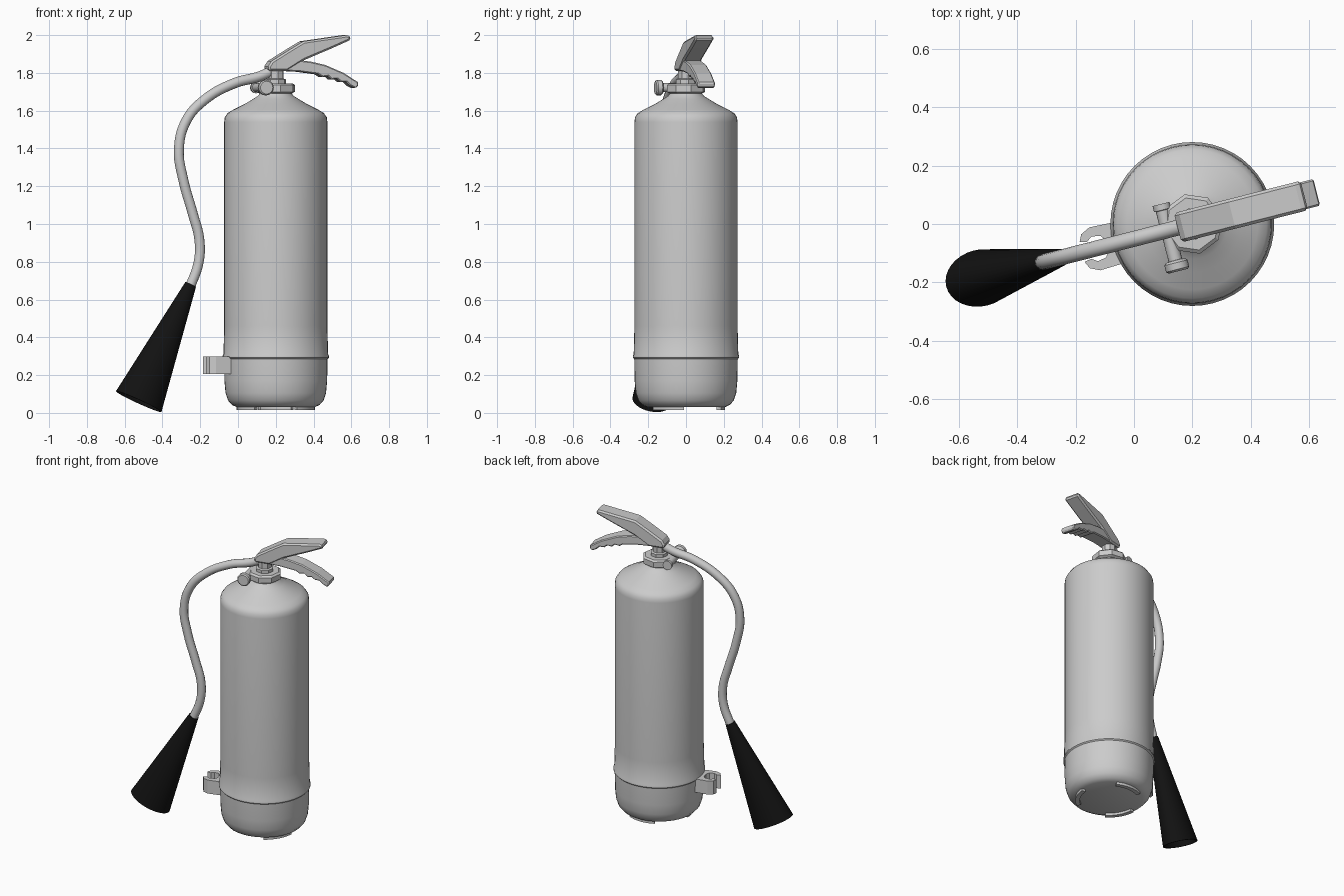
import bpy, bmesh, math
from mathutils import Vector

if "Cube" in bpy.data.objects:
    bpy.data.objects.remove(bpy.data.objects["Cube"])

CENTRE = (0.2, 0, 0)            # tank axis
TURN = math.radians(14.3)       # head, hose and clip are turned about it


def finish(name, bm, turned=True, angle=35, bevel=0):
    bmesh.ops.recalc_face_normals(bm, faces=bm.faces)
    me = bpy.data.meshes.new(name)
    bm.to_mesh(me)
    bm.free()
    ob = bpy.data.objects.new(name, me)
    bpy.context.collection.objects.link(ob)
    ob.location = CENTRE
    if turned:
        ob.rotation_euler.z = TURN
    if angle:
        me.polygons.foreach_set("use_smooth", [True] * len(me.polygons))
        me.set_sharp_from_angle(angle=math.radians(angle))
    if bevel:
        m = ob.modifiers.new("bevel", "BEVEL")
        m.width, m.segments, m.limit_method = bevel, 1, "ANGLE"
        m.angle_limit = math.radians(50)
    return ob


def skin(bm, rings, cap_start=True, cap_end=True):
    loops = [[bm.verts.new(p) for p in r] for r in rings]
    n = len(loops[0])
    for a, b in zip(loops, loops[1:]):
        for i in range(n):
            bm.faces.new((a[i], a[(i + 1) % n], b[(i + 1) % n], b[i]))
    if cap_start:
        bm.faces.new(loops[0])
    if cap_end:
        bm.faces.new(loops[-1])


def lathe(name, profile, sides, **kw):
    bm = bmesh.new()
    skin(bm, [[(r * math.cos(math.tau * i / sides), r * math.sin(math.tau * i / sides), z)
               for i in range(sides)] for r, z in profile])
    return finish(name, bm, **kw)


def rod(name, x, z, profile, sides=16):
    # lathe around the local y axis, profile is (radius, y)
    bm = bmesh.new()
    skin(bm, [[(x + r * math.cos(math.tau * i / sides), y, z + r * math.sin(math.tau * i / sides))
               for i in range(sides)] for r, y in profile])
    return finish(name, bm)


def slab(name, outline, half_width, bevel=0):
    # side outline (x, z) extruded across local y
    bm = bmesh.new()
    skin(bm, [[(x, y, z) for x, z in outline] for y in (-half_width, half_width)])
    return finish(name, bm, angle=0, bevel=bevel)


# tank with rolled seam and domed shoulder
lathe("tank", [(0.205, 0.03), (0.232, 0.042), (0.253, 0.066), (0.266, 0.105), (0.272, 0.17),
               (0.274, 0.285), (0.281, 0.292), (0.281, 0.302), (0.277, 0.31), (0.273, 0.46),
               (0.273, 1.54), (0.27, 1.565), (0.255, 1.587), (0.225, 1.605), (0.165, 1.635),
               (0.12, 1.662), (0.095, 1.678), (0.085, 1.69)], 48, turned=False, angle=40)

# three curved feet
for k in range(3):
    bm = bmesh.new()
    rings = []
    for s in range(9):
        a = math.radians(90 + 120 * k - 27 + 54 * s / 8)
        rings.append([(r * math.cos(a), r * math.sin(a), z)
                      for r, z in ((0.18, 0.035), (0.18, 0.014), (0.207, 0.014), (0.207, 0.035))])
    skin(bm, rings)
    finish("foot_%d" % (k + 1), bm, turned=False)

# neck collar, nut and valve stem
lathe("neck_ring", [(0.082, 1.67), (0.082, 1.70)], 24)
lathe("collar_nut", [(0.09, 1.692), (0.105, 1.70), (0.105, 1.735), (0.092, 1.745)], 8, angle=0)
lathe("valve_stem", [(0.055, 1.74), (0.055, 1.765), (0.043, 1.77), (0.043, 1.84)], 8, angle=0)

# clamp bolt beside the collar
rod("clamp_bolt", -0.087, 1.722, [(0.034, -0.145), (0.041, -0.138), (0.041, -0.115), (0.034, -0.108),
                                  (0.024, -0.106), (0.024, 0.07), (0.03, 0.072), (0.03, 0.093)])
slab("clamp_lug", [(-0.1, 1.7), (-0.03, 1.7), (-0.03, 1.738), (-0.1, 1.738)], 0.045)

# squeeze lever and carrying handle
slab("top_lever", [(-0.05, 1.81), (-0.052, 1.835), (-0.035, 1.862), (0.06, 1.92), (0.14, 1.967),
                   (0.375, 2.0), (0.4, 1.993), (0.392, 1.972), (0.3, 1.932), (0.145, 1.868),
                   (0.05, 1.81)], 0.052, bevel=0.01)
slab("carry_handle", [(0.0, 1.812), (0.0, 1.86), (0.11, 1.868), (0.18, 1.86), (0.26, 1.842),
                      (0.36, 1.8), (0.437, 1.752), (0.442, 1.735), (0.425, 1.718), (0.395, 1.733),
                      (0.375, 1.752), (0.345, 1.752), (0.325, 1.768), (0.295, 1.765), (0.275, 1.782),
                      (0.245, 1.778), (0.22, 1.793), (0.12, 1.806)], 0.047, bevel=0.006)

# hose along a bezier in the turned plane
cu = bpy.data.curves.new("hose", "CURVE")
cu.dimensions = "3D"
cu.bevel_depth, cu.bevel_resolution, cu.resolution_u, cu.use_fill_caps = 0.027, 4, 6, True
path = [(0.17, 1.805), (0.11, 1.78), (-0.02, 1.745), (-0.18, 1.655), (-0.275, 1.545),
        (-0.313, 1.395), (-0.29, 1.235), (-0.238, 1.05), (-0.205, 0.92), (-0.208, 0.8), (-0.256, 0.66)]
sp = cu.splines.new("BEZIER")
sp.bezier_points.add(len(path) - 1)
for bp, (x, z) in zip(sp.bezier_points, path):
    bp.co = ((x - 0.2) / math.cos(TURN), 0, z)
    bp.handle_left_type = bp.handle_right_type = "AUTO"
hose = bpy.data.objects.new("hose", cu)
bpy.context.collection.objects.link(hose)
hose.location, hose.rotation_euler.z = CENTRE, TURN
hose.select_set(True)
bpy.context.view_layer.objects.active = hose
bpy.ops.object.convert(target="MESH")

# flattened black discharge horn, open at the mouth
top, mouth = Vector((-0.465, 0, 0.68)), Vector((-0.749, 0, 0.06))
axis = (mouth - top).normalized()
side = Vector((-axis.z, 0, axis.x))
rings = []
for t, rx, ry in ((0, 0.031, 0.03), (1, 0.134, 0.097), (1, 0.125, 0.088), (0.12, 0.035, 0.03)):
    c = top.lerp(mouth, t)
    rings.append([c + side * rx * math.cos(a) + Vector((0, ry * math.sin(a), 0))
                  for a in (math.tau * i / 32 for i in range(32))])
bm = bmesh.new()
skin(bm, rings)
horn = finish("horn", bm)
black = bpy.data.materials.new("black_rubber")
black.diffuse_color = (0.006, 0.006, 0.006, 1)
black.use_nodes = True
black.node_tree.nodes["Principled BSDF"].inputs["Base Color"].default_value = black.diffuse_color
horn.data.materials.append(black)

# C-shaped hose clip on the tank side
half = [(-0.25, 0.072), (-0.345, 0.076), (-0.378, 0.06), (-0.39, 0.035), (-0.365, 0.03),
        (-0.345, 0.044), (-0.315, 0.038), (-0.3, 0.018)]
outline = half + [(x, -y) for x, y in reversed(half)]
bm = bmesh.new()
skin(bm, [[(x, y, z) for x, y in outline] for z in (0.207, 0.298)])
finish("hose_clip", bm, angle=0)
